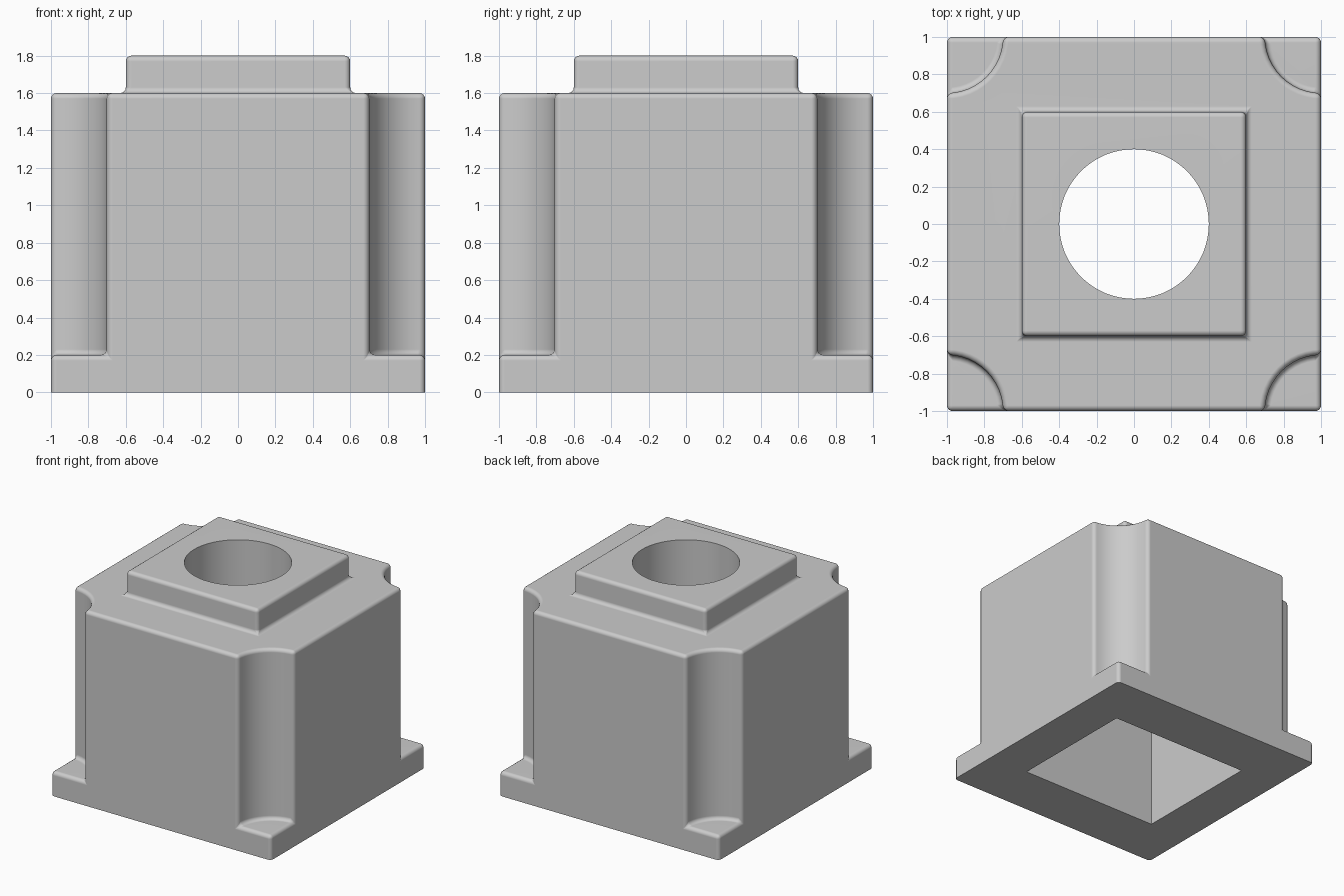
import bpy
import bmesh
from math import sin, cos, pi

cube = bpy.data.objects.get("Cube")
if cube:
    bpy.data.objects.remove(cube, do_unlink=True)

FOOT, BODY, BOSS, CEILING = 0.2, 1.6, 1.8, 1.4
NOTCH, BORE, FILLET = 0.3, 0.4, 0.03
ARC = 12

bm = bmesh.new()


def ring(points, z):
    return [bm.verts.new((x, y, z)) for x, y in points]


def rectangle(hx, hy):
    return [(-hx, -hy), (hx, -hy), (hx, hy), (-hx, hy)]


def circle(radius, count):
    # starts on the front right diagonal, like the rectangles
    angles = [-0.75 * pi + 2 * pi * i / count for i in range(count)]
    return [(radius * cos(a), radius * sin(a)) for a in angles]


def notched_square():
    # square with a scooped corner, listed corner by corner
    points = []
    for k, (cx, cy) in enumerate(rectangle(1, 1)):
        for i in range(ARC + 1):
            a = pi / 2 * (k + 1 - i / ARC)
            points.append((cx + NOTCH * cos(a), cy + NOTCH * sin(a)))
    half = ARC // 2
    return points[half:] + points[:half]


def quarter(loop, k):
    n = len(loop) // 4
    return [loop[(k * n + i) % len(loop)] for i in range(n + 1)]


def flat_frame(outer, inner):
    # flat surface between two loops, split along the diagonals
    for k in range(4):
        bm.faces.new(quarter(outer, k) + quarter(inner, k)[::-1])


def wall(low, high):
    for i in range(len(low)):
        j = (i + 1) % len(low)
        bm.faces.new((low[i], low[j], high[j], high[i]))


# outer loops
base = ring(rectangle(1, 1), 0)
foot = ring(rectangle(1, 1), FOOT)
scoop_low = ring(notched_square(), FOOT)
scoop_high = ring(notched_square(), BODY)
boss_low = ring(rectangle(0.6, 0.6), BODY)
boss_high = ring(rectangle(0.6, 0.6), BOSS)

# inner loops
mouth = ring(rectangle(0.64, 0.55), 0)
ceiling = ring(rectangle(0.64, 0.55), CEILING)
bore_low = ring(circle(BORE, 64), CEILING)
bore_high = ring(circle(BORE, 64), BOSS)

# body sides, scooped corners and foot ledges
half = ARC // 2
for k in range(4):
    n = (k + 1) % 4
    low, high = quarter(scoop_low, k), quarter(scoop_high, k)
    a, b = half, half + 1
    bm.faces.new((base[k], base[n], foot[n], low[b], high[b],
                  high[a], low[a], foot[k]))
    for i in range(len(low) - 1):
        if i != a:
            bm.faces.new((low[i], low[i + 1], high[i + 1], high[i]))
    before = quarter(scoop_low, (k - 1) % 4)
    bm.faces.new([foot[k]] + low[:a + 1][::-1] + before[b:-1][::-1])

# shoulder, boss, bore and hollow
flat_frame(scoop_high, boss_low)
wall(boss_low, boss_high)
flat_frame(boss_high, bore_high)
wall(bore_low, bore_high)
flat_frame(ceiling, bore_low)
wall(mouth, ceiling)
flat_frame(base, mouth)
bmesh.ops.recalc_face_normals(bm, faces=bm.faces[:])

# round the outside edges, leaving the underside and bore crisp
crisp = set(base + mouth + ceiling + bore_low + bore_high)
rounded = []
for e in bm.edges:
    inside = sum(v in crisp for v in e.verts)
    foot_upright = inside == 1 and set(e.verts) & set(base) and set(e.verts) & set(foot)
    if e.calc_face_angle(0) > 0.5 and (inside == 0 or foot_upright):
        rounded.append(e)
bmesh.ops.bevel(bm, geom=rounded, offset=FILLET, offset_type='OFFSET',
                segments=4, profile=0.5, affect='EDGES', clamp_overlap=False)

mesh = bpy.data.meshes.new("housing_block")
bm.to_mesh(mesh)
bm.free()
housing = bpy.data.objects.new("housing_block", mesh)
bpy.context.collection.objects.link(housing)

# plain grey finish
grey = bpy.data.materials.new("light_grey")
grey.use_nodes = True
colour = (0.6, 0.6, 0.6, 1)
grey.diffuse_color = colour
grey.node_tree.nodes["Principled BSDF"].inputs["Base Color"].default_value = colour
mesh.materials.append(grey)

# smooth fillets with flat main faces
bpy.ops.object.select_all(action='DESELECT')
housing.select_set(True)
bpy.context.view_layer.objects.active = housing
bpy.ops.object.shade_smooth_by_angle(angle=0.6)
weighted = housing.modifiers.new("flat_face_normals", 'WEIGHTED_NORMAL')
weighted.keep_sharp = True
